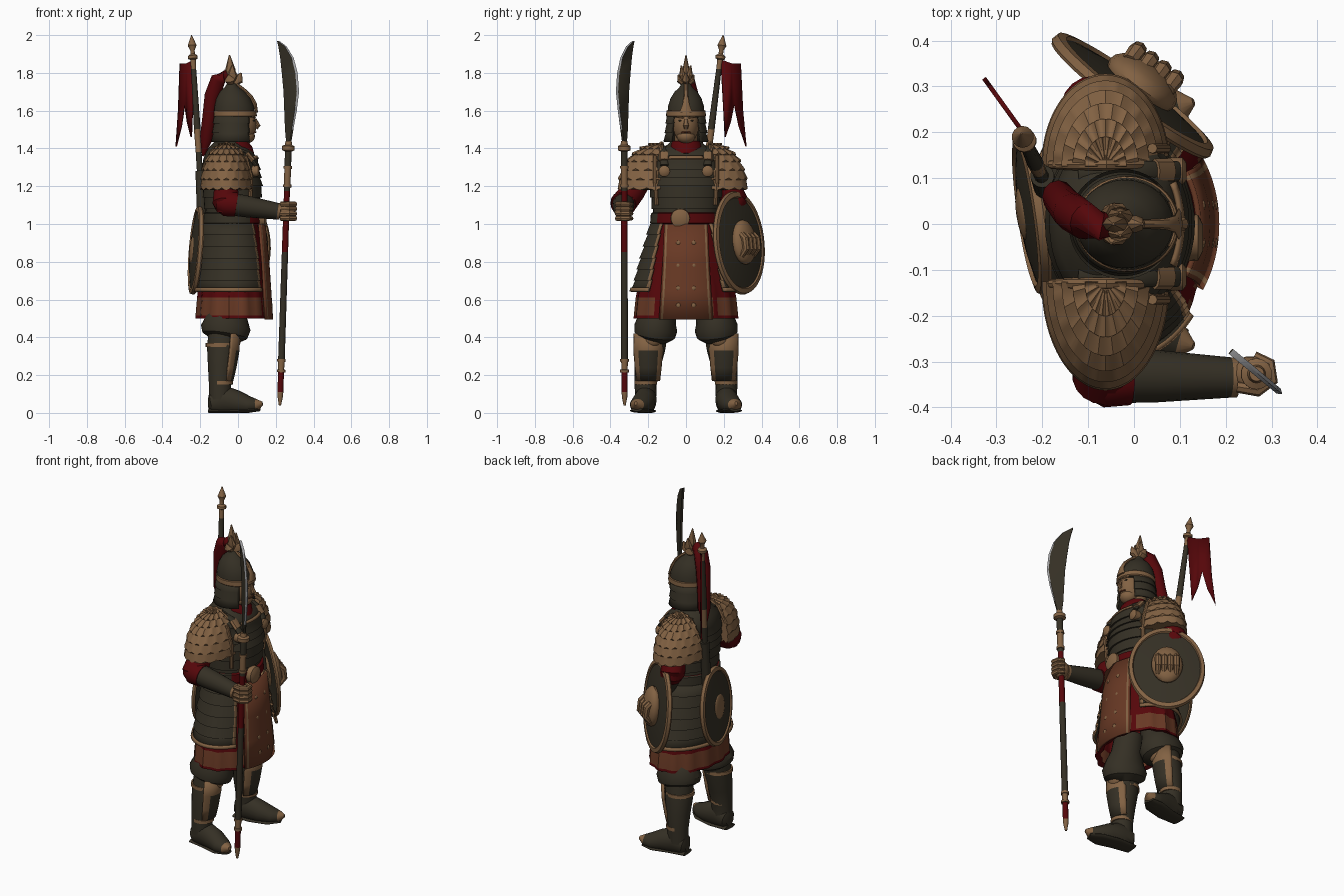
import bpy, bmesh, math
from math import sin, cos, pi, radians
from mathutils import Vector as V, Matrix

COL = {"dark_iron": (0.035, 0.029, 0.018), "tan_bronze": (0.225, 0.122, 0.056),
       "deep_red": (0.092, 0.002, 0.003), "brown_leather": (0.14, 0.041, 0.018),
       "blade_steel": (0.36, 0.36, 0.37)}
MATS = []
for k, c in COL.items():
    m = bpy.data.materials.new(k)
    m.diffuse_color = (*c, 1)
    MATS.append(m)
DARK, TAN, RED, LEA, STEEL = range(5)
TAU = 2 * pi


def make(name, verts, faces, idx, thick=0.0, mat=None):
    me = bpy.data.meshes.new(name)
    M = mat or Matrix()
    pts = [M @ V(v) for v in verts]
    me.from_pydata([(p.x, p.y, max(p.z, 0)) for p in pts], [], faces)
    for m in MATS:
        me.materials.append(m)
    for p, i in zip(me.polygons, idx):
        p.material_index = i
    bm = bmesh.new()
    bm.from_mesh(me)
    bmesh.ops.recalc_face_normals(bm, faces=bm.faces)
    bm.to_mesh(me)
    bm.free()
    me.shade_smooth()
    me.set_sharp_from_angle(angle=radians(38))
    ob = bpy.data.objects.new(name, me)
    bpy.context.collection.objects.link(ob)
    if thick:
        s = ob.modifiers.new("thickness", 'SOLIDIFY')
        s.thickness, s.offset = thick, 0
    return ob


def grid(name, rows, col, closed, caps, rule=None, thick=0, mat=None, a0=0, a1=TAU):
    n = len(rows[0])
    f, idx = [], []
    seg = n if closed else n - 1
    for i in range(len(rows) - 1):
        for j in range(seg):
            k = (j + 1) % n
            f.append((i * n + j, i * n + k, i * n + n + k, i * n + n + j))
            a = a0 + (a1 - a0) * (j + .5) / seg
            idx.append(rule(i, a) if rule else col)
    if caps:
        f += [tuple(range(n)), tuple(range((len(rows) - 1) * n, len(rows) * n))]
        idx += [rule(0, 0) if rule else col, rule(len(rows) - 2, 0) if rule else col]
    return make(name, [p for r in rows for p in r], f, idx, thick, mat)


# rows of (z, cx, rx, ry): ellipse rings about z, full or partial
def shell(name, rows, col=DARK, a0=0, a1=TAU, n=40, cy=0, rule=None, thick=0, caps=None, warp=None, mat=None):
    closed = abs(a1 - a0 - TAU) < 1e-4
    out = []
    for i, (z, cx, rx, ry) in enumerate(rows):
        r = []
        for j in range(n if closed else n + 1):
            a = a0 + (a1 - a0) * j / n
            p = V((cx + rx * cos(a), cy + ry * sin(a), z))
            r.append(warp(i, a, p) if warp else p)
        out.append(r)
    return grid(name, out, col, closed, closed if caps is None else caps, rule, thick, mat, a0, a1)


# sweep along points with (side, up) radii
def tube(name, pts, rad, col=DARK, n=14, rule=None, mat=None):
    pts = [V(p) for p in pts]
    d = (pts[-1] - pts[0]).normalized()
    ref = V((1, 0, 0)) if abs(d.z) > .75 else V((0, 0, 1))
    out = []
    for i, p in enumerate(pts):
        t = (pts[min(i + 1, len(pts) - 1)] - pts[max(i - 1, 0)]).normalized()
        s = ref.cross(t).normalized()
        u = t.cross(s)
        a, b = rad[i] if isinstance(rad[i], tuple) else (rad[i], rad[i])
        out.append([p + s * a * cos(TAU * j / n) + u * b * sin(TAU * j / n) for j in range(n)])
    return grid(name, out, col, True, True, rule, 0, mat)


def ball(name, c, r, col, n=18, mat=None):
    M = (mat or Matrix()) @ Matrix.Translation(c)
    rows = [(-r[2] * cos(pi * k / 10), 0, r[0] * sin(pi * k / 10) + 1e-4, r[1] * sin(pi * k / 10) + 1e-4) for k in range(11)]
    return shell(name, rows, col, n=n, mat=M)


# overlapping horizontal plates between stops
def bands(stops, k, lip):
    def at(t):
        t *= len(stops) - 1
        i = min(int(t), len(stops) - 2)
        return [p + (q - p) * (t - i) for p, q in zip(stops[i], stops[i + 1])]
    rows = []
    for b in range(k):
        p, q = at(b / k), at((b + 1) / k)
        rows += [tuple(p), (q[0], q[1], q[2] + lip, q[3] + lip)]
    return rows


# --- torso, collar, belt
body = [(1.44, -.05, .07, .075), (1.41, -.05, .10, .11), (1.38, -.045, .125, .165), (1.34, -.04, .145, .195)]
chest = bands([(1.33, -.04, .145, .19), (1.2, -.03, .153, .19), (1.02, -.03, .135, .165)], 6, .01)
shell("cuirass", body + chest)
shell("chest_trim", [(1.36, -.042, .14, .183), (1.345, -.04, .148, .195)], TAN, a0=-.5, a1=.5, n=12, thick=.008)
shell("scarf", [(1.44, -.01, .06, .07), (1.41, -.01, .085, .085), (1.375, -.01, .095, .08), (1.36, -.01, .07, .06)], RED)
shell("belt", [(1.06, -.03, .15, .178), (1.055, -.03, .158, .186), (1.005, -.03, .158, .19), (1.0, -.03, .15, .18)],
      rule=lambda i, a: RED if cos(a) > .6 else DARK)
tube("buckle", [(.11, -.03, 1.03), (.14, -.03, 1.03), (.15, -.03, 1.03)], [.052, .05, .03], TAN, 20)
for s in (-1, 1):
    tube("chest_disc", [(.07, s * .115, 1.28), (.106, s * .115, 1.28), (.115, s * .115, 1.28)], [.03, .03, .018], TAN)
    tube("chest_strap", [(-.12, s * .11, 1.39), (-.03, s * .115, 1.405), (.04, s * .115, 1.38), (.095, s * .115, 1.31)], [(.022, .01)] * 4, DARK)
    tube("strap_clasp", [(.045, s * .115, 1.375), (.08, s * .115, 1.335)], [(.028, .016)] * 2, TAN, 8)
    tube("armhole_trim", [(.04, s * .165, 1.36), (.07, s * .165, 1.25), (.065, s * .155, 1.1)], [.011] * 3, TAN, 8)

# --- skirt layers
hip = [(1.01, -.03, .145, .18), (.82, -.025, .175, .235), (.645, -.025, .19, .28)]
shell("under_skirt", [(1.0, -.03, .135, .165), (.8, -.025, .16, .21), (.67, -.025, .18, .25), (.61, -.025, .187, .262),
                      (.515, -.025, .195, .272), (.5, -.025, .196, .273), (.51, -.025, .17, .24)], n=56, caps=False,
      rule=lambda i, a: RED if i != 3 or .6 < abs((a + pi) % TAU - pi) < .72 else LEA,
      warp=lambda i, a, p: p + V((cos(a), sin(a), 0)) * (.006 * sin(14 * a) if i > 1 else 0))
shell("hip_lamellar", bands(hip, 6, .009), a0=.74, a1=TAU - .74, n=54, thick=.01,
      rule=lambda i, a: TAN if abs(a - pi) > pi - .79 else DARK)
shell("hip_trim", [(.662, -.025, .2, .288), (.642, -.025, .204, .294)], TAN, a0=.74, a1=TAU - .74, n=54, thick=.012)
shell("front_apron", [(1.0, -.02, .16, .2), (.8, -.02, .18, .215), (.65, -.02, .19, .23), (.495, -.02, .2, .25)], LEA,
      a0=-.6, a1=.6, n=24, thick=.012, rule=lambda i, a: TAN if abs(abs(a) - .53) < .025 else LEA)
for z in (.9, .78, .66, .57):
    for y in (-.04, .04):
        rx, ry = .16 + .04 * (1 - z) / .5, .2 + .05 * (1 - z) / .5
        ball("apron_stud", (-.02 + rx * math.sqrt(1 - (y / ry) ** 2) + .006, y, z), (.005, .012, .012), TAN, 8)

# --- legs and boots
for s in (-1, 1):
    tube("trousers", [(-.05, s * .1, .66), (-.055, s * .13, .55), (-.06, s * .15, .5), (-.065, s * .16, .45), (-.07, s * .165, .41), (-.075, s * .17, .385)],
         [(.08, .08), (.085, .09), (.1, .112), (.115, .132), (.108, .12), (.07, .075)], DARK, 20)
    tube("shin", [(-.08, s * .175, .42), (-.085, s * .188, .34), (-.09, s * .205, .24), (-.095, s * .214, .15), (-.095, s * .214, .07)],
         [(.078, .078), (.078, .08), (.068, .07), (.058, .06), (.056, .06)], DARK, 18)
    for z, cy, r in ((.36, .186, .083), (.16, .213, .063)):
        shell("shin_strap", [(z + .01, -.089, r, r - .003), (z - .01, -.09, r, r - .003)], TAN, n=20, cy=s * cy)
    shell("greave", [(.42, -.075, .082, .082), (.33, -.085, .088, .084), (.24, -.09, .077, .075), (.17, -.094, .064, .066)],
          DARK, -1.1, 1.1, 14, s * .2, thick=.01, rule=lambda i, a: TAN if abs(a) > .7 or i == 0 else DARK)
    ball("knee_cap", (-.01, s * .178, .395), (.028, .05, .045), TAN)
    tube("boot", [(-.155, s * .205, .055), (-.14, s * .207, .055), (-.08, s * .213, .07), (0, s * .225, .055), (.06, s * .245, .042),
                  (.1, s * .258, .042), (.13, s * .266, .05)],
         [(.03, .035), (.05, .055), (.058, .08), (.06, .062), (.055, .045), (.038, .032), (.008, .01)], DARK, 18,
         rule=lambda i, a: TAN if i > 4 else DARK)
    tube("boot_sole", [(-.155, s * .205, .01), (-.05, s * .213, .01), (.05, s * .24, .012), (.11, s * .26, .018)],
         [(.045, .012), (.056, .012), (.06, .012), (.03, .01)], DARK)

# --- scaled shoulder pads, scales fanning outward from the neck side
for s in (-1, 1):
    reach = .195 if s > 0 else .23
    rows = []
    for k in range(7):
        for t, lip in ((k / 7, 0), ((k + 1) / 7, .006)):
            f = .08 + t * (pi / 2 - .04)
            rows.append((1.19 + .238 * cos(f), -.062, .134 * sin(f) + lip, reach * sin(f) + lip))

    def scale_edge(i, a, p):
        if i % 2:
            p.z += .012 * (1 - abs(sin(9 * a + (i // 2) * pi / 2)))
        p.y = s * max(s * p.y, .125)
        return p
    shell("shoulder_scales", rows, TAN, n=108, cy=s * .127, warp=scale_edge, caps=True)
    tube("shoulder_collar", [(-.18, s * .13, 1.3), (-.13, s * .13, 1.39), (-.06, s * .13, 1.425), (.01, s * .13, 1.39), (.055, s * .13, 1.31)],
         [.01, .013, .013, .013, .01], TAN, 8)

# --- arms
def arm(pts, wrist):
    a, b, c = V(pts[0]), V(pts[1]), V(wrist)
    m = b.lerp(c, .2)
    tube("sleeve_upper", [a, a.lerp(b, .6), b, b + V((0, 0, -.05))], [.045, .065, .07, .045], RED, 18)
    tube("sleeve_cuff", [b + (b - c) * .16, b, m], [.045, .07, .064], RED, 18)
    tube("bracer", [b.lerp(c, .12), b.lerp(c, .4), b.lerp(c, .95), c], [.06, .057, .044, .043], DARK, 16,
         rule=lambda i, q: TAN if i == 2 else DARK)


arm([(-.06, -.2, 1.28), (-.065, -.33, 1.11)], (.225, -.335, 1.065))
arm([(-.06, .19, 1.28), (-.09, .255, 1.13)], (.03, .17, .93))
ball("shield_hand", (.035, .18, .92), (.045, .045, .05), TAN)
ball("right_hand", (.255, -.33, 1.068), (.048, .042, .054), TAN)
for k in range(4):
    z = 1.03 + k * .025
    tube("finger", [(.225, -.355, z), (.27, -.362, z), (.3, -.34, z), (.295, -.305, z), (.262, -.288, z)], [.013, .015, .015, .014, .011], TAN, 8)

# --- head and helmet
ball("face", (.012, 0, 1.525), (.086, .07, .1), TAN, 24)
ball("jaw", (.04, 0, 1.465), (.05, .05, .04), TAN)
tube("neck", [(-.02, 0, 1.38), (-.01, 0, 1.5)], [.06, .06], TAN)
tube("nose", [(.09, 0, 1.555), (.107, 0, 1.52), (.096, 0, 1.505)], [(.008, .008), (.015, .012), (.01, .008)], TAN, 8)
tube("mouth", [(.086, -.025, 1.484), (.094, 0, 1.487), (.086, .025, 1.484)], [.004] * 3, LEA, 8)
for s in (-1, 1):
    ball("eye", (.083, s * .03, 1.547), (.007, .011, .004), DARK, 10)
    tube("brow", [(.09, s * .012, 1.562), (.078, s * .05, 1.568)], [.005, .004], TAN, 6)
shell("helmet_dome", [(1.565, -.02, .108, .098), (1.62, -.02, .105, .096), (1.665, -.025, .09, .082), (1.7, -.03, .066, .06),
                      (1.725, -.033, .036, .034), (1.75, -.035, .02, .02), (1.79, -.035, .016, .016)], DARK, n=32)
shell("helmet_brim", [(1.602, -.015, .106, .1), (1.598, -.015, .112, .104), (1.573, -.014, .114, .105), (1.568, -.014, .108, .1)], TAN, n=36, caps=False)
shell("neck_guard", bands([(1.585, -.02, .098, .093), (1.435, -.025, .106, .108)], 3, .006), DARK, .72, TAU - .72, 36, thick=.012)
tube("helmet_ridge", [(.098, 0, 1.59), (.09, 0, 1.635), (.068, 0, 1.675), (.03, 0, 1.71), (-.02, 0, 1.745)],
     [(.035, .008), (.018, .01), (.012, .01), (.01, .01), (.012, .012)], TAN, 8)
for y, x, z in ((0, -.045, 1.895), (-.025, -.03, 1.84), (.025, -.03, 1.84), (0, .018, 1.8), (-.042, -.05, 1.79), (.042, -.05, 1.79)):
    tube("crest_feather", [(-.035, 0, 1.735), (-.03 + (x + .03) * .7, y * .75, 1.735 + (z - 1.735) * .5), (x, y, z)],
         [(.014, .014), (.019, .028), (.003, .003)], TAN, 8)
tube("red_plume", [(-.03, -.01, 1.765), (-.07, -.005, 1.785), (-.105, .005, 1.765), (-.135, .025, 1.68), (-.15, .04, 1.57), (-.165, .06, 1.46), (-.185, .075, 1.36)],
     [.015, .032, .04, .042, .038, .036, .006], RED, 12)

# --- glaive
lo, hi = V((.222, -.325, .04)), V((.268, -.327, 1.44))
steps = [(0, .006, TAN), (.03, .014, TAN), (.05, .016, RED), (.13, .016, TAN), (.17, .018, DARK), (.58, .017, RED), (.81, .016, DARK),
         (.83, .018, TAN), (.9, .018, DARK), (.96, .018, TAN), (.965, .034, TAN), (.98, .034, TAN), (.985, .02, TAN), (1, .016, TAN)]
tube("glaive_shaft", [lo.lerp(hi, t) for t, r, c in steps], [r for t, r, c in steps], rule=lambda i, a: steps[i][2])
for t in (.13, .17, .83, .9):
    tube("shaft_ring", [lo.lerp(hi, t - .005), lo.lerp(hi, t + .005)], [.023] * 2, TAN)
prof = [(1.43, -.012, .015), (1.5, -.02, .032), (1.6, -.025, .056), (1.7, -.03, .072), (1.8, -.042, .062), (1.88, -.053, .035), (1.94, -.066, -.015), (1.97, -.075, -.072)]
rows = []
for z, b, e in prof:
    w = e - b
    rows.append([V((.268, -.325, z)) + V((.77, -.64, 0)) * u + V((.64, .77, 0)) * t
                 for u, t in ((b, -.006), (e - w * .1, -.007), (e, 0), (e - w * .1, .007), (b, .006))])
grid("glaive_blade", rows, DARK, True, True, rule=lambda i, a: STEEL if TAU * .2 < a < TAU * .6 and i else DARK)

# --- round shields: one held, one on the back
def shield(name, c, n, rx, ry):
    n = V(n).normalized()
    u = V((0, 0, 1)).cross(n).normalized()
    v = n.cross(u)
    M = Matrix.Translation(c) @ Matrix((u, v, n)).transposed().to_4x4()
    prof = [(.005, .01), (.005, .7), (-.012, .98), (-.005, 1), (.012, .98), (.016, .89), (.008, .87), (.018, .6), (.024, .3), (.026, .01)]
    shell(name, [(h, 0, rx * f, ry * f) for h, f in prof], n=48, mat=M, rule=lambda i, a: TAN if 1 < i < 6 else DARK)
    return M


M = shield("held_shield", (-.003, .28, .9), (.59, .79, .1), .215, .275)
ball("shield_fist", (0, 0, .035), (.088, .12, .048), TAN, 20, M)
for k in range(4):
    x = -.052 + k * .034
    tube("fist_finger", [(x, .04, .06), (x, .015, .082), (x, -.04, .084), (x, -.075, .05)], [.018, .02, .019, .014], TAN, 8, mat=M)
M = shield("back_shield", (-.222, .025, .86), (-.97, -.14, .08), .18, .235)
ball("back_boss", (0, 0, .02), (.06, .075, .014), TAN, 20, M)

# --- banner on the back
lo, hi = V((-.185, .07, 1.0)), V((-.246, .197, 2.0))
ps = [(0, .016, TAN), (.04, .016, DARK), (.38, .016, TAN), (.5, .018, DARK), (.82, .014, TAN), (.87, .015, TAN), (.875, .026, TAN), (.89, .026, TAN),
      (.9, .012, TAN), (.92, .012, TAN), (.945, .024, TAN), (1, .002, TAN)]
tube("banner_pole", [lo.lerp(hi, t) for t, r, c in ps], [r for t, r, c in ps], rule=lambda i, a: ps[i][2])
tube("banner_holder", [(-.19, .07, 1.0), (-.2, .105, 1.28)], [.026, .026], DARK)
flag = [(.185, 1.87), (.24, 1.85), (.288, 1.85), (.3, 1.6), (.318, 1.41), (.28, 1.52), (.255, 1.64), (.235, 1.54), (.207, 1.46), (.2, 1.6)]
make("red_banner", [(-.235 - (y - .19) * .72, y, z) for y, z in flag], [(0, 1, 6, 7, 8, 9), (1, 2, 3, 4, 5, 6)], [RED, RED], .01)
